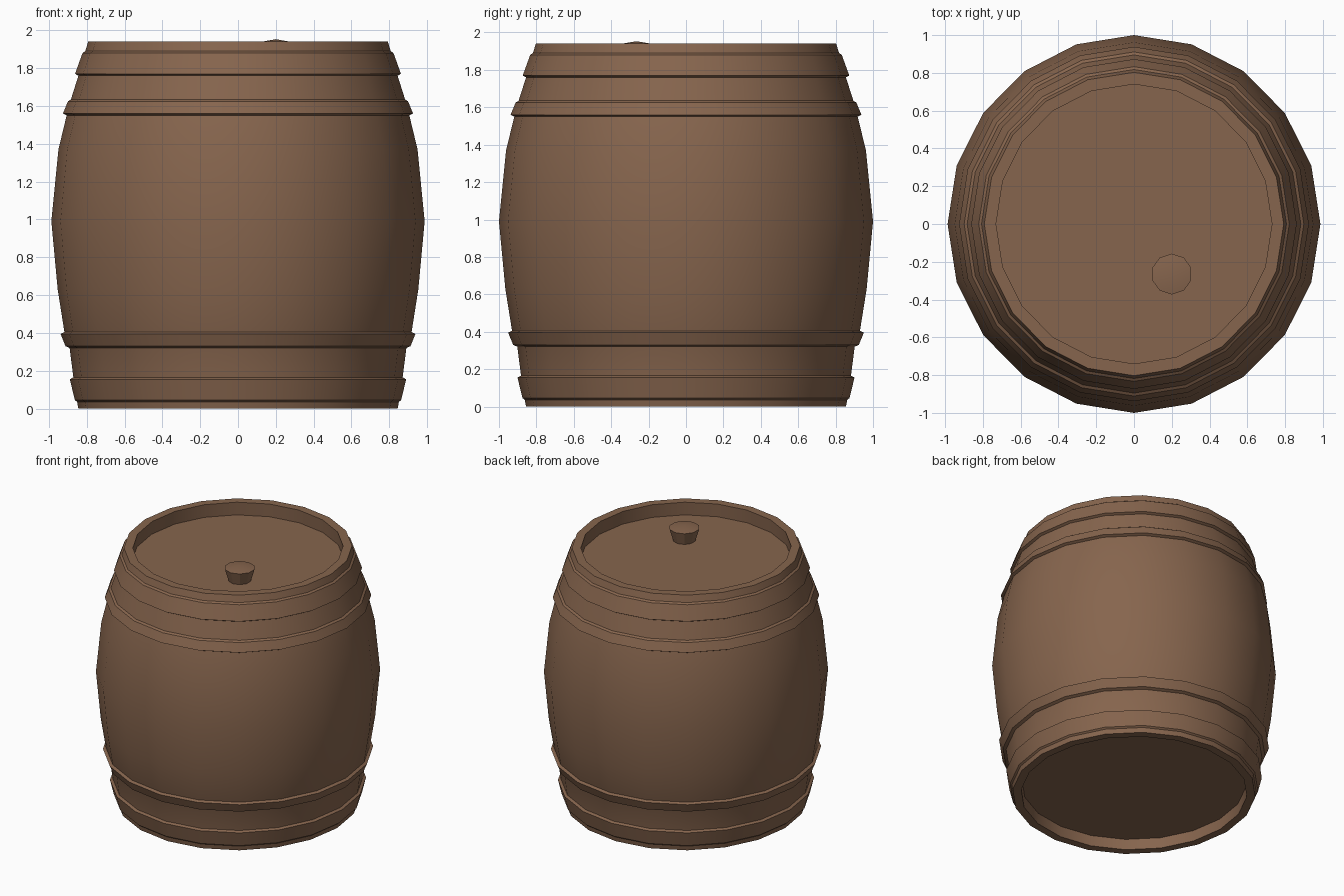
import bpy, bmesh, math

if "Cube" in bpy.data.objects:
    bpy.data.objects.remove(bpy.data.objects["Cube"])

SIDES = 20
SQUASH = 0.987  # the barrel is very slightly narrower in x

wood = bpy.data.materials.new("brown_wood")
wood.diffuse_color = (0.24, 0.13, 0.075, 1)
wood.use_nodes = True
wood.node_tree.nodes["Principled BSDF"].inputs["Base Color"].default_value = wood.diffuse_color


def lathe(name, profile, sides=SIDES, centre=(0, 0), squash=SQUASH, offset=0.0):
    """Revolve (radius, z) points around z; radius 0 makes a pole."""
    bm = bmesh.new()
    rings = []
    for r, z in profile:
        n = 1 if r == 0 else sides
        rings.append([bm.verts.new((r * squash * math.cos(offset + 2 * math.pi * i / sides),
                                    r * math.sin(offset + 2 * math.pi * i / sides), z))
                      for i in range(n)])
    for a, b in zip(rings, rings[1:]):
        for i in range(sides):
            j = (i + 1) % sides
            quad = [a[i % len(a)], a[j % len(a)], b[j % len(b)], b[i % len(b)]]
            bm.faces.new(list(dict.fromkeys(quad)))
    mesh = bpy.data.meshes.new(name)
    bm.to_mesh(mesh)
    bm.free()
    mesh.materials.append(wood)
    obj = bpy.data.objects.new(name, mesh)
    obj.location = (centre[0], centre[1], 0)
    bpy.context.collection.objects.link(obj)
    bpy.context.view_layer.objects.active = obj
    bpy.ops.object.select_all(action='DESELECT')
    obj.select_set(True)
    bpy.ops.object.shade_smooth_by_angle(angle=math.radians(30))
    return obj


# Barrel body: recessed bottom, bulging staves, raised rim, recessed lid
lathe("barrel_body", [
    (0, 0.08), (0.79, 0.08), (0.795, 0.0), (0.855, 0.0), (0.862, 0.035),
    (0.882, 0.165), (0.902, 0.32), (0.93, 0.405), (0.966, 0.63), (1.0, 0.99),
    (0.962, 1.37), (0.918, 1.55), (0.895, 1.635), (0.855, 1.76), (0.818, 1.89),
    (0.803, 1.94), (0.74, 1.94), (0.745, 1.84), (0, 1.84)])

# Hoops: slightly bevelled bands lying on the body
hoops = {
    "bottom_hoop": [(0.862, 0.035), (0.874, 0.045), (0.901, 0.155), (0.882, 0.165)],
    "lower_hoop": [(0.902, 0.32), (0.924, 0.33), (0.951, 0.395), (0.93, 0.405)],
    "upper_hoop": [(0.918, 1.55), (0.938, 1.56), (0.911, 1.625), (0.895, 1.635)],
    "top_hoop": [(0.855, 1.76), (0.873, 1.77), (0.833, 1.88), (0.818, 1.89)],
}
for name, profile in hoops.items():
    lathe(name, profile)

# Tapered bung in the lid with a faintly domed top
lathe("bung", [(0.08, 1.84), (0.108, 1.935), (0, 1.953)],
      sides=10, centre=(0.2, -0.265), squash=1.0, offset=math.pi / 10)
